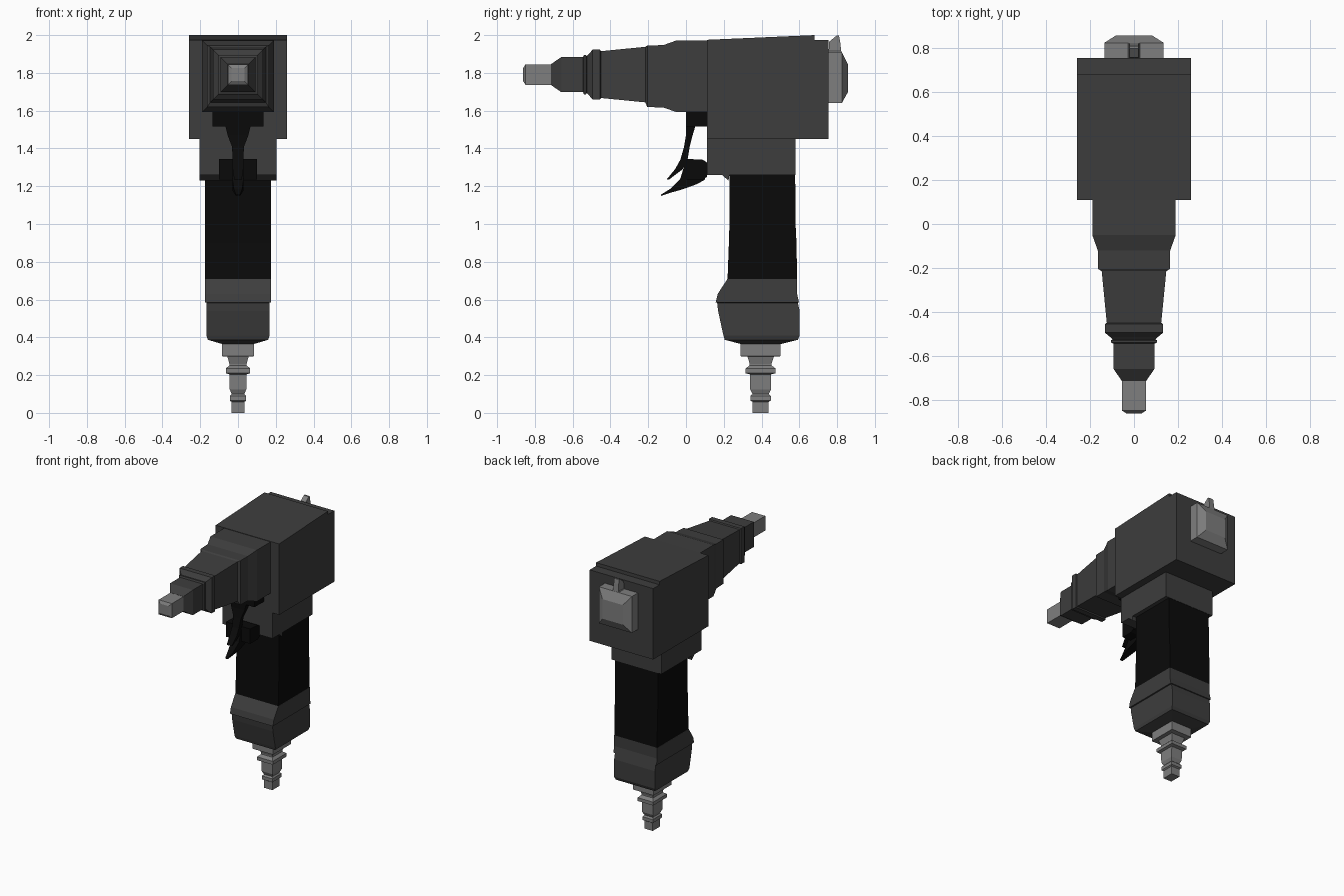
import bpy, bmesh


def material(name, v):
    m = bpy.data.materials.new(name)
    m.diffuse_color = (v, v, v, 1)
    return m


BODY = material("dark_grey", 0.047)
BLACK = material("black", 0.003)
METAL = material("metal_grey", 0.21)


def loft(name, axis, sections, mat):
    """Rectangular loft. Section: (position on axis, low, high, half width in x)."""
    bm = bmesh.new()
    rings = []
    for t, lo, hi, hx in sections:
        pts = [(-hx, lo), (hx, lo), (hx, hi), (-hx, hi)]
        rings.append([bm.verts.new((x, t, a) if axis == "Y" else (x, a, t)) for x, a in pts])
    for r, s in zip(rings, rings[1:]):
        for i in range(4):
            j = (i + 1) % 4
            bm.faces.new((r[i], r[j], s[j], s[i]))
    bm.faces.new(rings[0])
    bm.faces.new(rings[-1])
    bmesh.ops.recalc_face_normals(bm, faces=bm.faces)
    me = bpy.data.meshes.new(name)
    bm.to_mesh(me)
    bm.free()
    me.materials.append(mat)
    ob = bpy.data.objects.new(name, me)
    bpy.context.collection.objects.link(ob)
    return ob


def centred(sections, c, k=1.0):
    """Turn (position, half size) pairs into sections around centre c."""
    return [(t, c - h * k, c + h * k, h) for t, h in sections]


# Motor housing with raised sloping lid
loft("housing", "Y", [(0.11, 1.45, 1.975, 0.26), (0.68, 1.45, 2.0, 0.26),
                      (0.681, 1.45, 1.975, 0.26), (0.755, 1.45, 1.975, 0.26)], BODY)

# Neck between housing and grip, with a small lip below
loft("neck", "Y", [(0.11, 1.26, 1.45, 0.205), (0.19, 1.26, 1.45, 0.205), (0.225, 1.23, 1.45, 0.205),
                   (0.23, 1.26, 1.45, 0.205), (0.58, 1.26, 1.45, 0.205)], BODY)

# Stepped nose barrel
loft("barrel", "Y", centred([(-0.715, 0.055), (-0.66, 0.093), (-0.545, 0.093), (-0.54, 0.105),
                             (-0.53, 0.105), (-0.525, 0.098), (-0.515, 0.108), (-0.495, 0.132),
                             (-0.455, 0.132), (-0.45, 0.124), (-0.215, 0.147)], 1.791)
     + centred([(-0.205, 0.163), (-0.12, 0.165), (-0.05, 0.19), (0.11, 0.19)], 1.782), BODY)
loft("nose_tip", "Y", centred([(-0.862, 0.035), (-0.85, 0.054), (-0.71, 0.054)], 1.791), METAL)

# Triggers with their mounting blocks
loft("upper_trigger_block", "Y", [(0, 1.515, 1.595, 0.135), (0.112, 1.515, 1.595, 0.135)], BLACK)
loft("upper_trigger", "Z", [(1.52, 0, 0.05, 0.067), (1.47, 0, 0.035, 0.055), (1.41, -0.01, 0.02, 0.032),
                            (1.34, -0.03, 0.008, 0.028), (1.29, -0.058, -0.018, 0.028),
                            (1.235, -0.103, -0.09, 0.02)], BLACK)
loft("lower_trigger_block", "Y", [(0, 1.235, 1.345, 0.1), (0.09, 1.235, 1.34, 0.1),
                                  (0.112, 1.25, 1.325, 0.1)], BLACK)
loft("lower_trigger", "Y", [(0.1, 1.235, 1.3, 0.03), (0.06, 1.212, 1.32, 0.03), (0, 1.19, 1.34, 0.03),
                            (-0.03, 1.18, 1.24, 0.03), (-0.085, 1.165, 1.185, 0.022),
                            (-0.133, 1.148, 1.155, 0.01)], BLACK)

# Grip and grip base
loft("grip", "Z", [(1.262, 0.23, 0.578, 0.175), (1.0, 0.23, 0.58, 0.175), (0.9, 0.227, 0.585, 0.175),
                   (0.71, 0.22, 0.588, 0.175)], BLACK)
loft("grip_base", "Z", [(0.71, 0.22, 0.588, 0.176), (0.63, 0.168, 0.588, 0.176), (0.585, 0.157, 0.598, 0.176),
                        (0.583, 0.165, 0.592, 0.167), (0.54, 0.17, 0.602, 0.167), (0.41, 0.198, 0.602, 0.167),
                        (0.387, 0.205, 0.592, 0.16), (0.365, 0.29, 0.505, 0.085)], BODY)

# Air connector
loft("air_connector", "Z", centred([(0.37, 0.085), (0.3, 0.085), (0.298, 0.056), (0.26, 0.046),
                                    (0.252, 0.046), (0.235, 0.064), (0.21, 0.064), (0.204, 0.045),
                                    (0.125, 0.044), (0.1, 0.034), (0.09, 0.043), (0.065, 0.043),
                                    (0.058, 0.034), (0, 0.034)], 0.395, 1.25), METAL)

# Rear cap with latch nub
loft("rear_cap", "Y", [(0.75, 1.64, 1.91, 0.135), (0.825, 1.64, 1.91, 0.135),
                       (0.858, 1.70, 1.845, 0.083)], METAL)
loft("latch_nub", "Z", [(1.89, 0.755, 0.828, 0.045), (1.915, 0.755, 0.822, 0.022),
                        (1.965, 0.758, 0.816, 0.02), (1.998, 0.798, 0.81, 0.02)], METAL)
